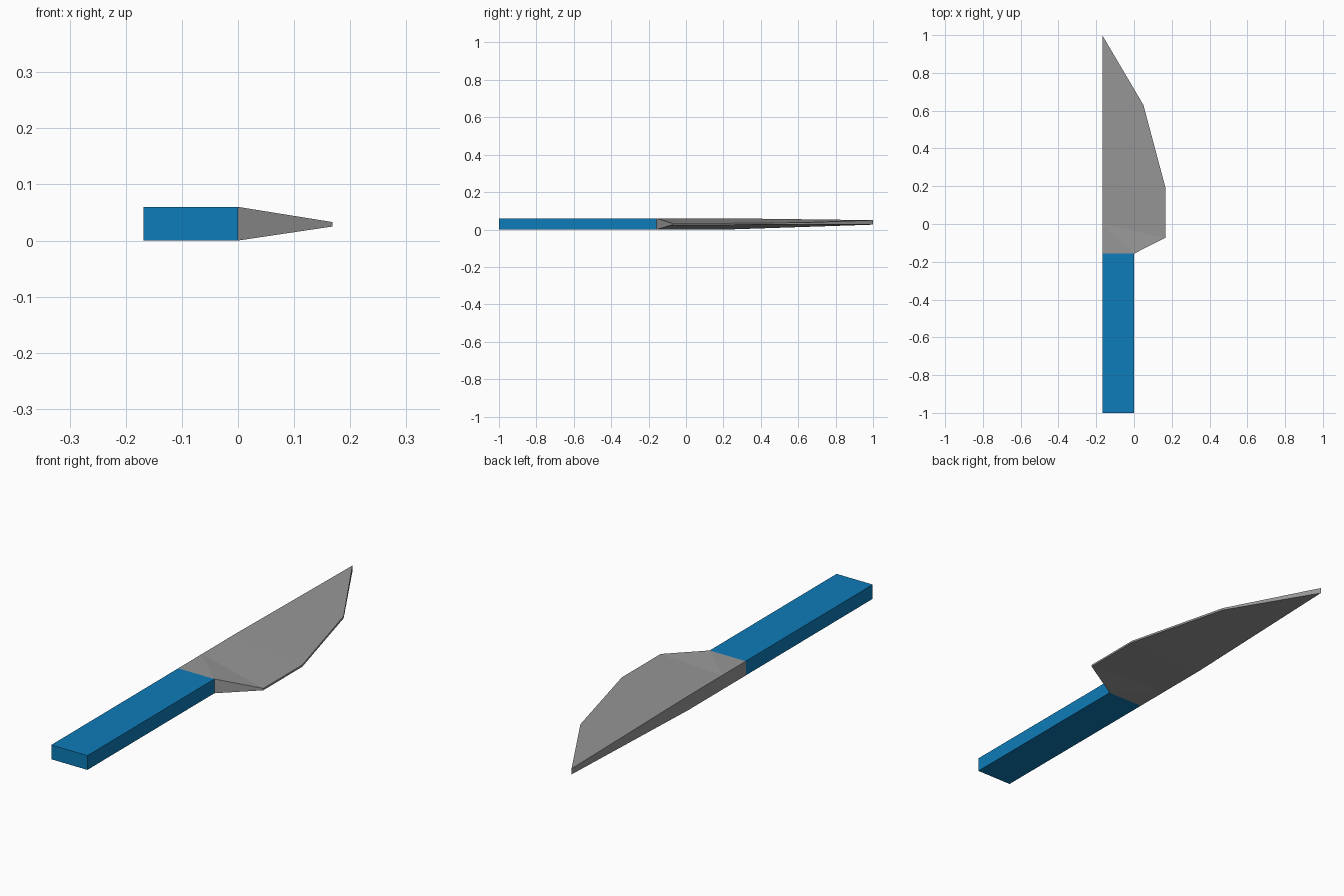
import bpy, bmesh

if "Cube" in bpy.data.objects:
    bpy.data.objects.remove(bpy.data.objects["Cube"])


def material(name, colour):
    m = bpy.data.materials.new(name)
    m.diffuse_color = (*colour, 1.0)
    m.use_nodes = True
    m.node_tree.nodes["Principled BSDF"].inputs["Base Color"].default_value = m.diffuse_color
    return m


def finish(bm, name, mat):
    bmesh.ops.recalc_face_normals(bm, faces=bm.faces[:])
    me = bpy.data.meshes.new(name)
    bm.to_mesh(me)
    bm.free()
    me.materials.append(mat)
    ob = bpy.data.objects.new(name, me)
    bpy.context.collection.objects.link(ob)
    return ob


blue = material("handle blue", (0.004, 0.2, 0.48))
grey = material("blade grey", (0.31, 0.31, 0.31))

# Handle: plain rectangular bar
bm = bmesh.new()
bmesh.ops.create_cube(bm, size=1.0)
for v in bm.verts:
    v.co.x = -0.168 if v.co.x < 0 else 0.0
    v.co.y = -1.0 if v.co.y < 0 else -0.157
    v.co.z = 0.0 if v.co.z < 0 else 0.06
finish(bm, "handle", blue)

# Blade outline: x, y, bottom z, top z (thick spine, thin cutting edge)
outline = [
    (-0.168, -0.157, 0.0, 0.06),    # 0 spine at handle
    (0.0, -0.157, 0.0, 0.06),       # 1 heel at handle
    (0.168, -0.072, 0.025, 0.033),  # 2 heel corner
    (0.168, 0.187, 0.025, 0.033),   # 3 belly
    (0.05, 0.63, 0.028, 0.037),     # 4 front of belly
    (-0.168, 1.0, 0.026, 0.05),     # 5 tip
    (-0.168, 0.22, 0.0, 0.06),      # 6 spine taper start
    (-0.168, 0.0, 0.0, 0.06),       # 7 spine
]
cheeks = [(0, 1, 7), (1, 2, 7), (7, 2, 3), (7, 3, 6), (6, 3, 4), (6, 4, 5)]
bm = bmesh.new()
low = [bm.verts.new((x, y, a)) for x, y, a, b in outline]
high = [bm.verts.new((x, y, b)) for x, y, a, b in outline]
for tri in cheeks:
    bm.faces.new([high[i] for i in tri])
    bm.faces.new([low[i] for i in reversed(tri)])
for i in range(len(outline)):
    j = (i + 1) % len(outline)
    bm.faces.new((low[i], low[j], high[j], high[i]))
finish(bm, "blade", grey)
